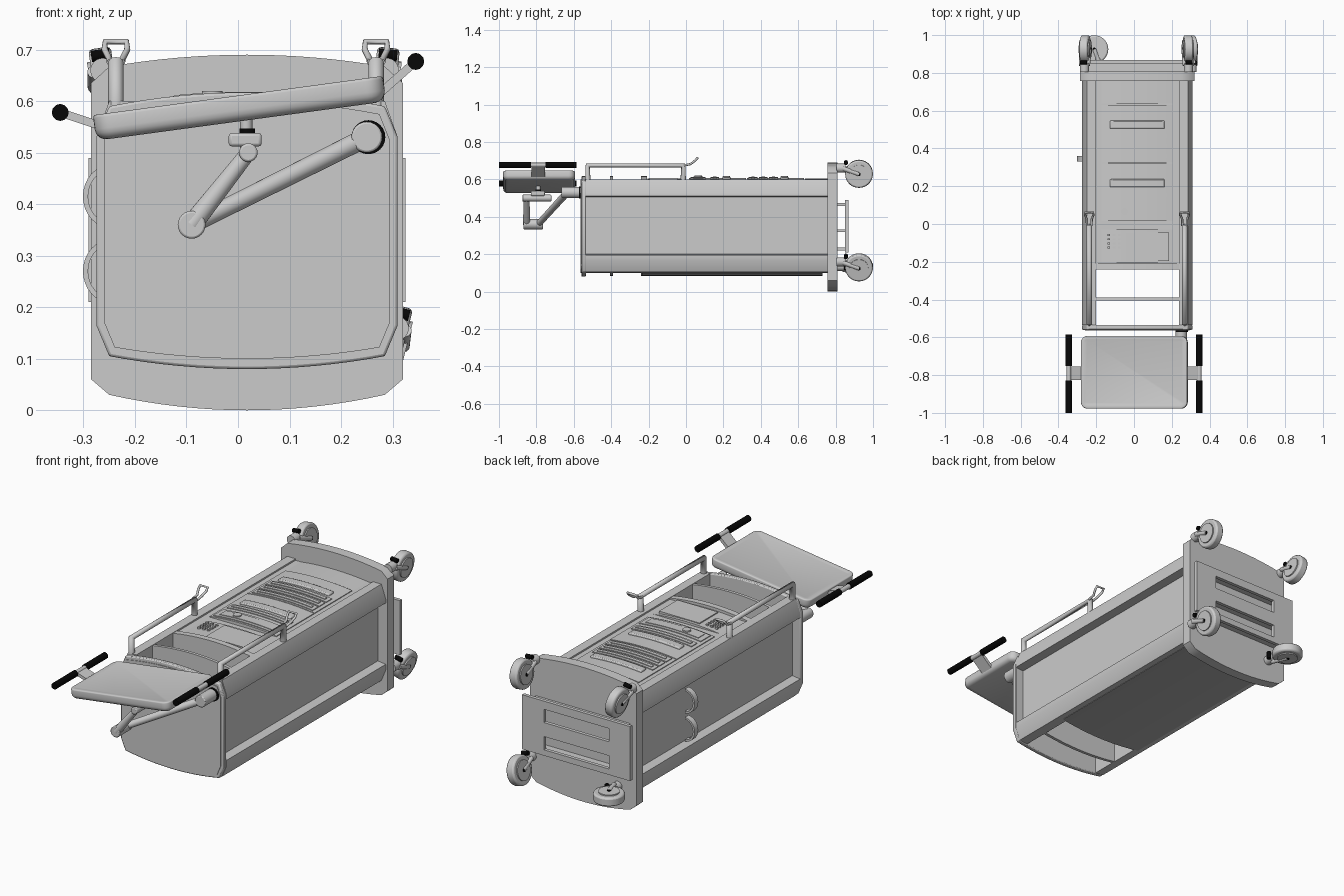
import bpy, bmesh, math
from mathutils import Vector, Matrix

if "Cube" in bpy.data.objects:
    bpy.data.objects.remove(bpy.data.objects["Cube"], do_unlink=True)

CX = 0.0175  # centre line of the cart body


def material(name, v):
    m = bpy.data.materials.new(name)
    m.use_nodes = True
    m.diffuse_color = (v, v, v, 1)
    m.node_tree.nodes["Principled BSDF"].inputs["Base Color"].default_value = (v, v, v, 1)
    return m


GREY = material("light grey", 0.6)
DARK = material("mid grey", 0.42)
BLACK = material("black", 0.002)


def finish(name, bm, mat, bevel=0):
    bmesh.ops.recalc_face_normals(bm, faces=bm.faces)
    me = bpy.data.meshes.new(name)
    bm.to_mesh(me)
    bm.free()
    ob = bpy.data.objects.new(name, me)
    bpy.context.collection.objects.link(ob)
    me.materials.append(mat)
    if bevel:
        mod = ob.modifiers.new("Bevel", "BEVEL")
        mod.width, mod.segments = bevel, 2
    bpy.ops.object.select_all(action='DESELECT')
    ob.select_set(True)
    bpy.context.view_layer.objects.active = ob
    bpy.ops.object.shade_smooth_by_angle(angle=math.radians(35))
    return ob


def prism(name, pts, y0, y1, mat=GREY, bevel=0):
    """Extrude an x-z outline from y0 to y1."""
    bm = bmesh.new()
    f = bm.faces.new([bm.verts.new((x + CX, y0, z)) for x, z in pts])
    r = bmesh.ops.extrude_face_region(bm, geom=[f])
    bmesh.ops.translate(bm, vec=(0, y1 - y0, 0),
                        verts=[v for v in r["geom"] if isinstance(v, bmesh.types.BMVert)])
    return finish(name, bm, mat, bevel)


def box(name, lo, hi, mat=GREY, bevel=0):
    bm = bmesh.new()
    lo, hi = Vector(lo), Vector(hi)
    bmesh.ops.create_cube(bm, size=1, matrix=Matrix.Translation((lo + hi) / 2)
                          @ Matrix.Diagonal((*(hi - lo), 1)))
    return finish(name, bm, mat, bevel)


def rod(name, a, b, r, mat=GREY, sides=24, bevel=0, r2=None):
    bm = bmesh.new()
    a, b = Vector(a), Vector(b)
    rot = (b - a).to_track_quat('Z', 'Y').to_matrix().to_4x4()
    bmesh.ops.create_cone(bm, cap_ends=True, segments=sides, radius1=r, radius2=r2 or r,
                          depth=(b - a).length, matrix=Matrix.Translation((a + b) / 2) @ rot)
    return finish(name, bm, mat, bevel)


def tube(name, pts, r):
    cu = bpy.data.curves.new(name, 'CURVE')
    cu.dimensions, cu.bevel_depth, cu.bevel_resolution, cu.use_fill_caps = '3D', r, 4, True
    sp = cu.splines.new('POLY')
    sp.points.add(len(pts) - 1)
    for p, co in zip(sp.points, pts):
        p.co = (*co, 1)
    ob = bpy.data.objects.new(name, cu)
    bpy.context.collection.objects.link(ob)
    cu.materials.append(GREY)
    bpy.ops.object.select_all(action='DESELECT')
    ob.select_set(True)
    bpy.context.view_layer.objects.active = ob
    bpy.ops.object.convert(target='MESH')


def arc(hw, edge, mid, n=16):
    """Shallow bow from -hw to hw, edge height to middle height."""
    return [(hw * t, mid + (edge - mid) * t * t) for t in (2 * i / n - 1 for i in range(n + 1))]


def shell(hw, cut, zb, sb, st, zt, low, high):
    """Outline with bowed top and bottom and chamfered corners."""
    return (arc(hw - cut, zb, low) + [(hw, sb), (hw, st)]
            + arc(hw - cut, zt, high)[::-1] + [(-hw, st), (-hw, sb)])


def bow(name, hw, y0, y1, lift, bevel=0):
    """Curved plate lying on the bowed face of the cabinet."""
    edge = 0.608 - 0.012 * (hw / 0.19) ** 2 + lift
    return prism(name, [(-hw, 0.57), (hw, 0.57)] + arc(hw, edge, 0.608 + lift)[::-1], y0, y1, GREY, bevel)


# Base slab, end cap and its inset front
prism("base", shell(0.3025, 0.035, 0.03, 0.06, 0.635, 0.667, 0.0, 0.69), 0.757, 0.81)
prism("end_cap", shell(0.2925, 0.025, 0.105, 0.165, 0.53, 0.59, 0.08, 0.617), -0.56, -0.535, bevel=0.005)
prism("end_cap_panel", shell(0.277, 0.02, 0.122, 0.17, 0.525, 0.575, 0.1, 0.6), -0.563, -0.55)

# Side walls with a deep recess between two rails
WALL = [(0.22, 0.1), (0.2675, 0.105), (0.2925, 0.165), (0.2925, 0.195), (0.247, 0.2), (0.247, 0.505),
        (0.2925, 0.51), (0.2925, 0.53), (0.2675, 0.6), (0.22, 0.6)]
for s, side in ((-1, "right"), (1, "left")):
    prism(side + "_wall", [(s * x, z) for x, z in WALL], -0.536, 0.758)

# Cabinet core, underside cover and shelves across the open bay
prism("cabinet_core", [(-0.22, 0.1), (0.22, 0.1), (0.22, 0.592), (-0.22, 0.592)], -0.21, 0.758)
prism("underside_cover", arc(0.24, 0.1, 0.083) + [(0.24, 0.108), (-0.24, 0.108)], -0.235, 0.73, DARK)
SHELF = arc(0.221, 0.1, 0.083) + arc(0.221, 0.598, 0.617)[::-1]
for i, (y0, y1) in enumerate(((-0.24, -0.209), (-0.406, -0.39))):
    prism(f"shelf_{i}", SHELF, y0, y1)

# Cabinet front: plain panel, two drawers with pulls and vents
bow("plain_panel", 0.19, 0.637, 0.757, -0.004)
for i, y in enumerate((0.015, 0.325)):
    bow(f"drawer_{i}", 0.19, y, y + 0.305, 0)
    bow(f"drawer_pull_{i}", 0.145, y + 0.18, y + 0.222, 0.01, bevel=0.005)
for i, y in enumerate((0.335, 0.39, 0.445, 0.13)):
    bow(f"vent_frame_{i}", 0.172, y, y + 0.046, 0.004)
    bow(f"vent_slat_{i}", 0.155, y + 0.014, y + 0.032, 0.008)
bow("slot_frame", 0.175, 0.025, 0.105, 0.004)
bow("slot_tray", 0.15, 0.04, 0.09, 0.007)
rod("slot_knob", (-0.05, 0.065, 0.6), (-0.05, 0.065, 0.62), 0.02)

# Control unit with screen and keys
bow("control_unit", 0.19, -0.207, -0.03, -0.004)
box("control_screen", (-0.045, -0.195, 0.59), (0.185, -0.045, 0.608))
for i in range(3):
    for j in range(4):
        x, y = -0.14 + 0.027 * i, -0.13 + 0.022 * j
        box(f"key_{i}_{j}", (x, y, 0.59), (x + 0.014, y + 0.01, 0.606))

# Slotted plate standing off the underside of the base
for i, (z0, z1) in enumerate(((0.21, 0.24), (0.308, 0.38), (0.448, 0.49))):
    box(f"plate_bar_{i}", (-0.29, 0.85, z0), (0.325, 0.868, z1))
    box(f"plate_spacer_{i}", (-0.25, 0.8, z0 + 0.01), (0.285, 0.851, z0 + 0.025))
for i, (x0, x1) in enumerate(((-0.29, -0.17), (0.2, 0.325))):
    box(f"plate_end_{i}", (x0, 0.85, 0.21), (x1, 0.868, 0.49))


# Swivel casters: swivel head, fork cheeks, wheel and brake pedal
def caster(name, x, z, angle):
    axis = Vector((math.cos(angle), 0, math.sin(angle)))
    trail = Vector((-axis.z, 0, axis.x)) * 0.03
    hub = Vector((x, 0.925, z))
    top = Vector((x, 0.84, z)) + trail
    rod(name + "_swivel", top - Vector((0, 0.035, 0)), top + Vector((0, 0.012, 0)), 0.024)
    rod(name + "_wheel", hub - axis * 0.022, hub + axis * 0.022, 0.074, sides=36, bevel=0.008)
    for k in (-1, 1):
        rod(f"{name}_cheek_{k}", hub + axis * k * 0.02, hub + axis * k * 0.028, 0.05)
        rod(f"{name}_arm_{k}", top + axis * k * 0.018, hub + axis * k * 0.022, 0.012)
        rod(f"{name}_hub_{k}", hub + axis * k * 0.027, hub + axis * k * 0.031, 0.009, BLACK)
    pedal = Vector((x, 0.855, z)) + trail * 2
    rod(name + "_pedal", pedal - axis * 0.018, pedal + axis * 0.018, 0.011, BLACK)


caster("caster_upper_right", -0.258, 0.63, 0.15)
caster("caster_upper_left", 0.285, 0.63, -0.1)
caster("caster_lower_left", 0.3, 0.13, -0.25)
caster("caster_lower_right", -0.21, 0.134, -math.pi / 2)

# Guard rails with loop ends
for x, side in ((-0.237, "right"), (0.268, "left")):
    tube(side + "_rail", [(x, -0.525, 0.59), (x, -0.525, 0.675), (x, -0.015, 0.675), (x, -0.015, 0.59)], 0.015)
    half = [(0.012, -0.01, 0.675), (0.013, 0.025, 0.682), (0.022, 0.048, 0.7), (0.021, 0.062, 0.715)]
    loop = [(x + a, y, z) for a, y, z in half] + [(x - a, y, z) for a, y, z in half[::-1]]
    tube(side + "_rail_loop", loop, 0.006)

# Cable hooks: flat bands bowed out of the side recess
for i, z in enumerate((0.27, 0.415)):
    turns = [math.pi * (k / 16 - 0.5) for k in range(17)]
    band = [[(-0.245 - CX - rx * math.cos(t), z + rz * math.sin(t)) for t in turns]
            for rx, rz in ((0.056, 0.062), (0.046, 0.052))]
    prism(f"cable_hook_{i}", band[0] + band[1][::-1], 0.33, 0.36)

# Tilted display: rounded corners, soft back and a shallow front rim
TILT = Matrix.Translation((0.003, -0.785, 0.586)) @ Matrix.Rotation(math.radians(-7.7), 4, 'Y')
bm = bmesh.new()
bmesh.ops.create_cube(bm, size=1, matrix=Matrix.Diagonal((0.568, 0.385, 0.05, 1)))
bmesh.ops.bevel(bm, geom=[e for e in bm.edges if abs(e.verts[0].co.z - e.verts[1].co.z) > 0.01],
                offset=0.035, segments=6, profile=0.5, affect='EDGES')
for sign, width in ((-1, 0.022), (1, 0.006)):
    rim = [e for e in bm.edges if all(v.co.z * sign > 0.0249 for v in e.verts)]
    bmesh.ops.bevel(bm, geom=rim, offset=width, segments=4, profile=0.5, affect='EDGES')
face = max(bm.faces, key=lambda f: f.calc_center_median().z)
bmesh.ops.inset_region(bm, faces=[face], thickness=0.012, depth=0)
bmesh.ops.inset_region(bm, faces=[face], thickness=0.006, depth=-0.002)
bm.transform(TILT)
finish("display", bm, GREY)

# Display grips and their brackets
for s, gx, gz, ex, ez in ((-1, -0.345, 0.578, -0.27, 0.553), (1, 0.345, 0.677, 0.275, 0.615)):
    n = "left" if s > 0 else "right"
    for k, (y0, y1) in enumerate(((-1.0, -0.828), (-0.752, -0.585))):
        rod(f"{n}_grip_{k}", (gx, y0, gz), (gx, y1, gz), 0.0165, BLACK, 12)
    rod(n + "_grip_core", (gx, -0.83, gz), (gx, -0.75, gz), 0.012)
    d = Vector((gz - ez, 0, ex - gx)).normalized() * 0.008
    prism(n + "_grip_bracket", [(ex - CX + d.x, ez + d.z), (gx - CX + d.x, gz + d.z),
                                (gx - CX - d.x, gz - d.z), (ex - CX - d.x, ez - d.z)], -0.825, -0.755)

# Two-part support arm from the end cap to the display
rod("shoulder_mount", (0.25, -0.55, 0.53), (0.25, -0.665, 0.53), 0.03, bevel=0.004)
rod("shoulder_collar", (0.253, -0.56, 0.53), (0.253, -0.572, 0.53), 0.033, BLACK)
rod("lower_arm", (0.25, -0.635, 0.53), (-0.09, -0.79, 0.36), 0.019, r2=0.017)
rod("elbow", (-0.09, -0.87, 0.36), (-0.09, -0.765, 0.36), 0.027, bevel=0.004)
rod("upper_arm", (-0.09, -0.852, 0.36), (0.02, -0.852, 0.5), 0.02, r2=0.015)
rod("wrist", (0.02, -0.875, 0.5), (0.02, -0.72, 0.5), 0.018, bevel=0.004)
box("display_mount", (-0.018, -0.83, 0.512), (0.046, -0.755, 0.538), bevel=0.006)
rod("mount_neck", (0.016, -0.79, 0.49), (0.016, -0.79, 0.58), 0.012)
rod("mount_washer", (0.018, -0.79, 0.537), (0.018, -0.79, 0.547), 0.015, BLACK)
